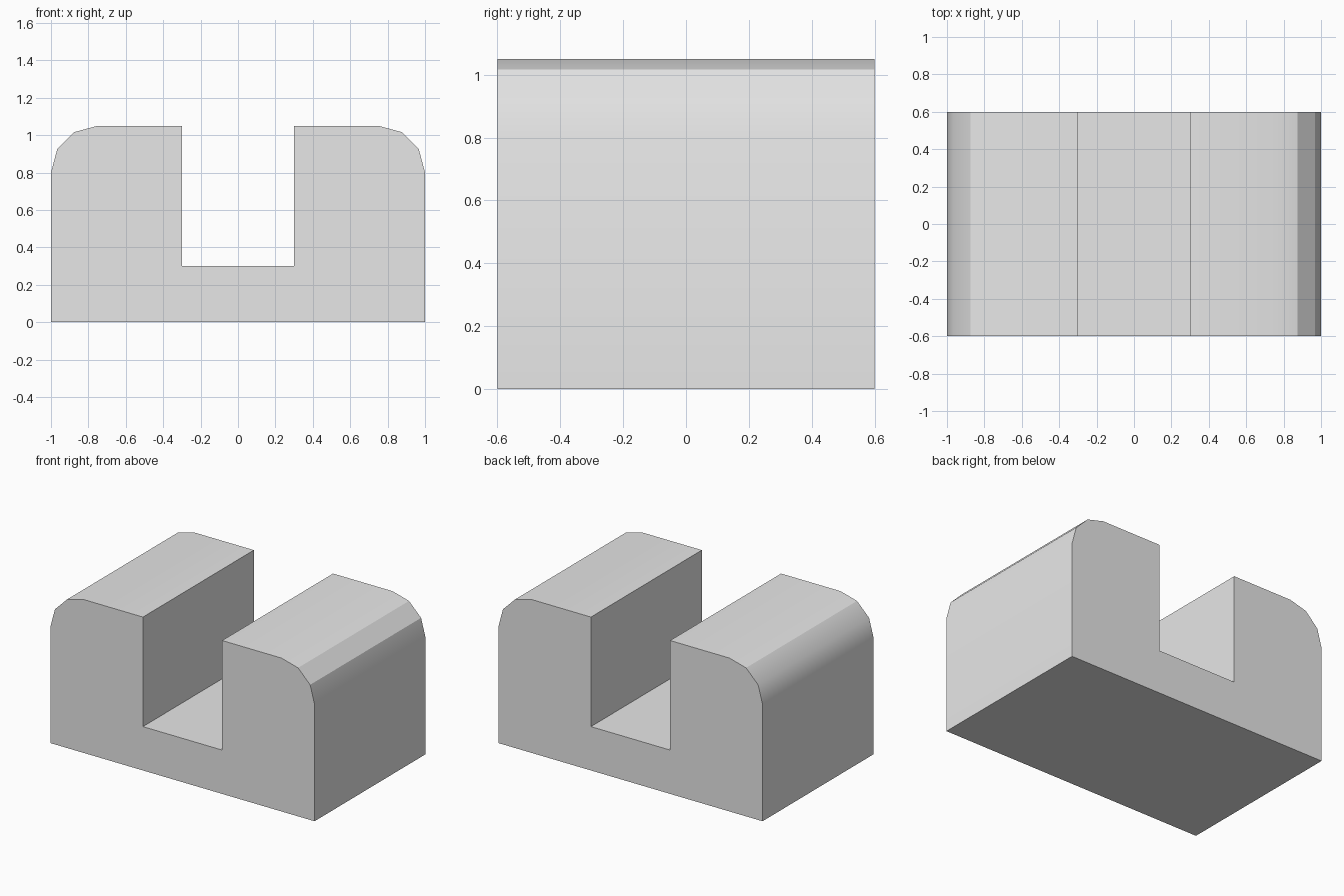
import bpy
import bmesh
import math

default_cube = bpy.data.objects.get("Cube")
if default_cube:
    bpy.data.objects.remove(default_cube, do_unlink=True)

# Overall sizes
HALF_W, HALF_D, HEIGHT = 1.0, 0.6, 1.05
SLOT_HALF_W, SLOT_FLOOR = 0.3, 0.3
RADIUS, STEPS = 0.25, 3


def half_profile():
    """Right half of the section, from the bottom corner to the slot floor."""
    points = [(HALF_W, 0)]
    for i in range(STEPS + 1):
        a = math.pi / 2 * i / STEPS
        points.append((HALF_W - RADIUS + RADIUS * math.cos(a),
                       HEIGHT - RADIUS + RADIUS * math.sin(a)))
    return points + [(SLOT_HALF_W, HEIGHT), (SLOT_HALF_W, SLOT_FLOOR)]


# Grey material
grey = bpy.data.materials.new("plain grey")
grey.use_nodes = True
color = (0.8, 0.8, 0.8, 1)
grey.diffuse_color = color
grey.node_tree.nodes["Principled BSDF"].inputs["Base Color"].default_value = color

# Slotted block: mirrored section extruded along the depth
right = half_profile()
section = right + [(-x, z) for x, z in reversed(right)]
bm = bmesh.new()
face = bm.faces.new([bm.verts.new((x, -HALF_D, z)) for x, z in section])
extruded = bmesh.ops.extrude_face_region(bm, geom=[face], use_keep_orig=True)
moved = [v for v in extruded["geom"] if isinstance(v, bmesh.types.BMVert)]
bmesh.ops.translate(bm, verts=moved, vec=(0, 2 * HALF_D, 0))
bmesh.ops.recalc_face_normals(bm, faces=bm.faces)

# Rounded shoulders blend into the flats; the lower left crease is soft too
for f in bm.faces:
    f.smooth = True
for e in bm.edges:
    mid = (e.verts[0].co + e.verts[1].co) / 2
    turn = e.calc_face_angle(0)
    soft_left = mid.x < -0.9 and turn < math.radians(40)
    e.smooth = turn < math.radians(20) or soft_left

mesh = bpy.data.meshes.new("slotted_block")
bm.to_mesh(mesh)
bm.free()
mesh.materials.append(grey)
block = bpy.data.objects.new("slotted_block", mesh)
bpy.context.collection.objects.link(block)
